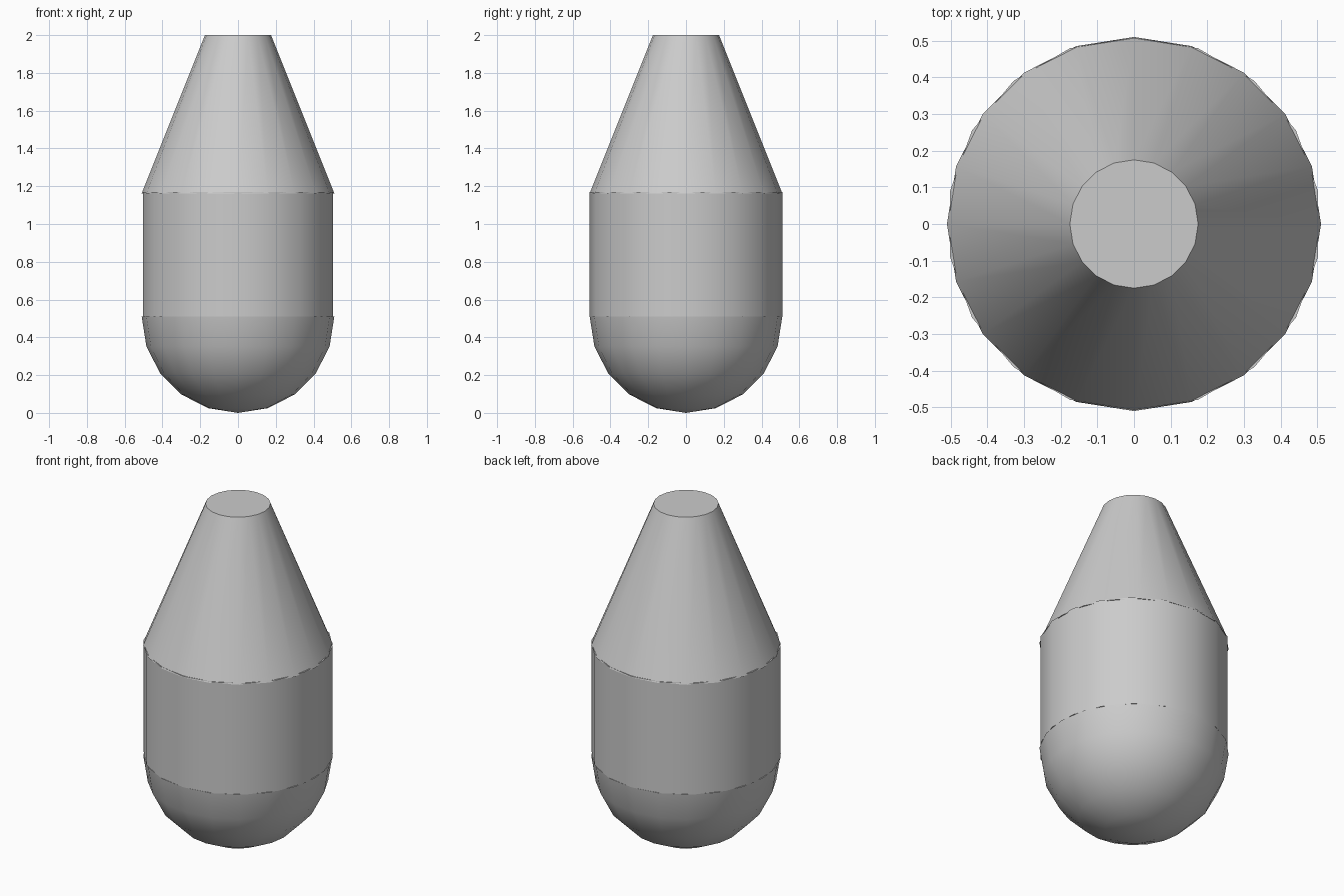
import bpy
import math

if "Cube" in bpy.data.objects:
    bpy.data.objects.remove(bpy.data.objects["Cube"])

R = 0.51


def lathe(name, profile, sides, offset=0.0):
    """Closed solid from (radius, z) rings; zero radius makes a pole, open ends get caps."""
    verts, rings, faces = [], [], []
    for r, z in profile:
        start = len(verts)
        n = 1 if r < 1e-6 else sides
        for i in range(n):
            a = offset + 2 * math.pi * i / sides
            verts.append((r * math.cos(a), r * math.sin(a), z))
        rings.append(list(range(start, start + n)))
    for low, high in zip(rings, rings[1:]):
        for i in range(sides):
            j = (i + 1) % sides
            if len(low) == 1:
                faces.append((low[0], high[j], high[i]))
            else:
                faces.append((low[i], low[j], high[j], high[i]))
    if len(rings[0]) > 1:
        faces.append(rings[0][::-1])
    faces.append(rings[-1])
    mesh = bpy.data.meshes.new(name)
    mesh.from_pydata(verts, [], faces)
    obj = bpy.data.objects.new(name, mesh)
    bpy.context.collection.objects.link(obj)
    bpy.ops.object.select_all(action='DESELECT')
    obj.select_set(True)
    bpy.context.view_layer.objects.active = obj
    bpy.ops.object.shade_smooth_by_angle(angle=math.radians(35))
    return obj


# Rounded bottom: lower half of a 20-sided sphere
dome = [(R * math.sin(math.radians(18 * k)), R - R * math.cos(math.radians(18 * k)))
        for k in range(6)]
lathe("rounded_base", dome, 20)

# Straight middle: 18 sides with corners at front and back
lathe("body_cylinder", [(R, 0.51), (R, 1.17)], 18, math.pi / 2)

# Tapered top with a flat end
lathe("tapered_top", [(R, 1.162), (0.175, 2.0)], 20)
